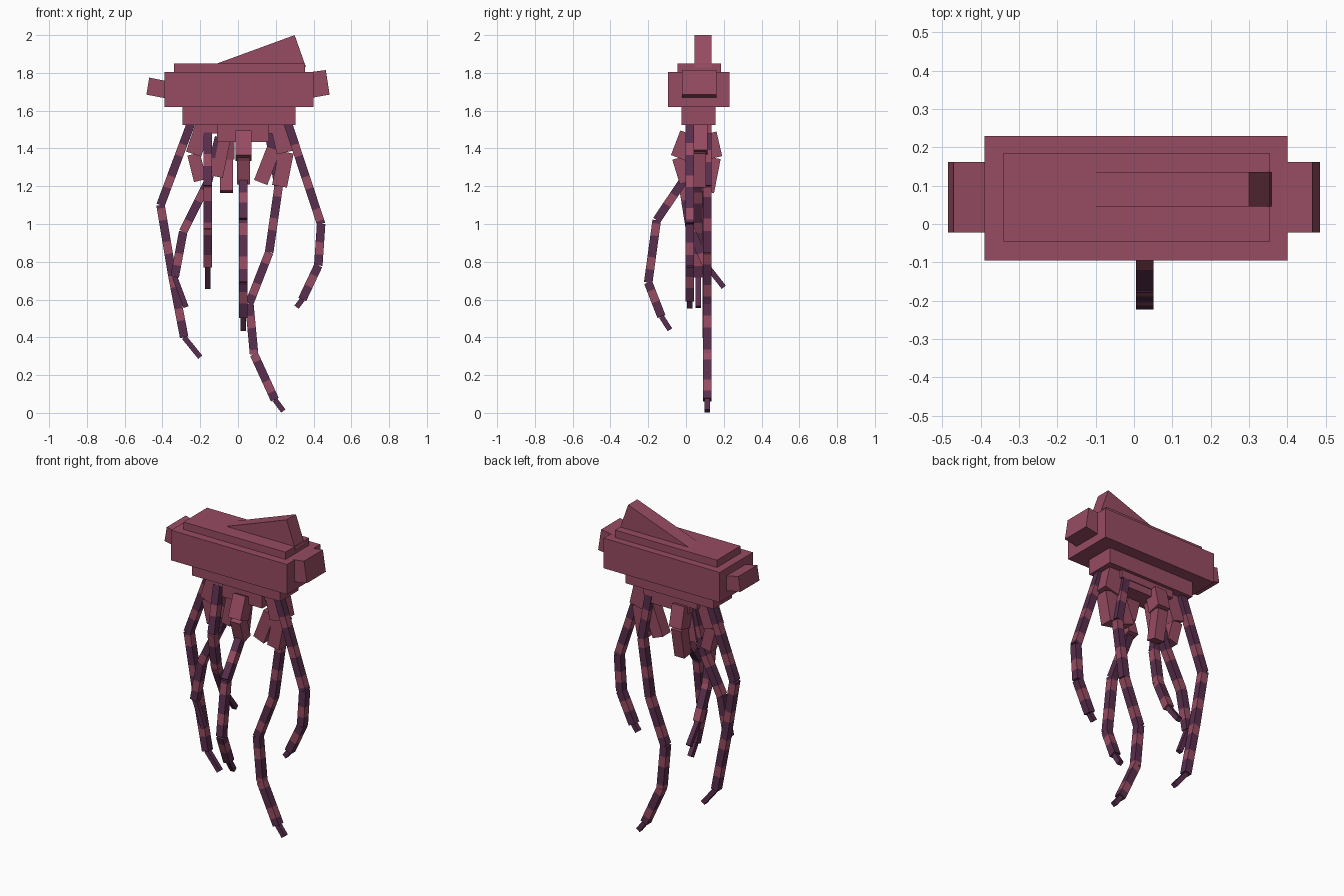
import bpy, bmesh
from mathutils import Vector

cube = bpy.data.objects.get("Cube")
if cube:
    bpy.data.objects.remove(cube, do_unlink=True)


def material(name, rgb):
    m = bpy.data.materials.new(name)
    m.use_nodes = True
    m.diffuse_color = (*rgb, 1)
    bsdf = m.node_tree.nodes["Principled BSDF"]
    bsdf.inputs["Base Color"].default_value = (*rgb, 1)
    bsdf.inputs["Roughness"].default_value = 0.9
    return m


ROSE = material("dusty rose", (0.31, 0.072, 0.123))
PLUM = material("dark plum", (0.10, 0.028, 0.075))


def finish(bm, name):
    bmesh.ops.recalc_face_normals(bm, faces=bm.faces)
    me = bpy.data.meshes.new(name)
    bm.to_mesh(me)
    bm.free()
    me.materials.append(ROSE)
    me.materials.append(PLUM)
    ob = bpy.data.objects.new(name, me)
    bpy.context.collection.objects.link(ob)
    return ob


def prism(name, outline, y0, y1):
    """Extrude an x/z outline from y0 to y1."""
    bm = bmesh.new()
    rings = [[bm.verts.new((x, y, z)) for x, z in outline] for y in (y0, y1)]
    for ring in rings:
        bm.faces.new(ring)
    n = len(outline)
    for i in range(n):
        j = (i + 1) % n
        bm.faces.new((rings[0][i], rings[0][j], rings[1][j], rings[1][i]))
    return finish(bm, name)


def block(name, x0, x1, y0, y1, z0, z1):
    return prism(name, [(x0, z0), (x1, z0), (x1, z1), (x0, z1)], y0, y1)


def bar(bm, a, b, axis, width, depth, cuts, colours):
    """Square bar from a to b, cut into coloured bands at the given fractions."""
    side = (b - a).normalized().cross(axis) * width / 2
    up = axis * depth / 2
    rings = []
    for t in cuts:
        c = a.lerp(b, t)
        rings.append([bm.verts.new(c + side * s + up * u)
                      for s, u in ((1, 1), (-1, 1), (-1, -1), (1, -1))])
    for k, (r, q) in enumerate(zip(rings, rings[1:])):
        for i in range(4):
            j = (i + 1) % 4
            bm.faces.new((r[i], r[j], q[j], q[i])).material_index = colours[k]
    bm.faces.new(rings[0]).material_index = colours[0]
    bm.faces.new(rings[-1]).material_index = colours[-1]


def in_plane(path, plane, offset):
    """Turn 2D points into 3D, in the x/z or the y/z plane."""
    if plane == "xz":
        return [Vector((u, offset, z)) for u, z in path], Vector((0, 1, 0))
    return [Vector((offset, u, z)) for u, z in path], Vector((1, 0, 0))


def tentacle(name, path, plane, offset, plum=0.115, rose=0.065):
    """Jointed bars with alternating bands and a thin plum tip."""
    pts, axis = in_plane(path, plane, offset)
    bm = bmesh.new()
    travelled = 0.0
    period = plum + rose
    last = len(pts) - 2
    for k, (a, b) in enumerate(zip(pts, pts[1:])):
        length = (b - a).length
        marks = [0.0, length]
        for n in range(30):
            for edge in (n * period, n * period + plum):
                if 0.01 < edge - travelled < length - 0.01:
                    marks.append(edge - travelled)
        marks.sort()
        colours = [int((travelled + (p + q) / 2) % period < plum)
                   for p, q in zip(marks, marks[1:])]
        if k == last:
            colours = [1] * len(colours)
        w = 0.028 if k == last else 0.045
        bar(bm, a, b, axis, w, w, [m / length for m in marks], colours)
        travelled += length
    return finish(bm, name)


def claw(name, path, plane, offset, width=0.085):
    """Short bent arm with a smaller end."""
    pts, axis = in_plane(path, plane, offset)
    bm = bmesh.new()
    for k, (a, b) in enumerate(zip(pts, pts[1:])):
        w = width * (1 - 0.2 * k)
        bar(bm, a, b, axis, w, w, (0, 1), [0])
    return finish(bm, name)


# Body slabs, stacked from top to bottom
block("top_slab", -0.34, 0.355, -0.045, 0.185, 1.80, 1.85)
block("main_body", -0.39, 0.40, -0.095, 0.23, 1.62, 1.805)
block("lower_slab", -0.295, 0.305, -0.025, 0.155, 1.525, 1.62)
block("underside_step", -0.17, 0.20, 0.02, 0.135, 1.48, 1.53)
block("underside_core", -0.11, 0.165, 0.0, 0.13, 1.435, 1.53)

# Raised fin and tilted side lugs
prism("top_fin", [(-0.11, 1.85), (0.30, 2.0), (0.36, 1.83)], 0.045, 0.135)
prism("right_lug", [(-0.485, 1.685), (-0.47, 1.775), (-0.38, 1.757), (-0.38, 1.665)], -0.022, 0.162)
prism("left_lug", [(0.39, 1.805), (0.465, 1.815), (0.485, 1.685), (0.39, 1.668)], -0.022, 0.162)

# Short claws around the underside
claw("front_claw", [(0.01, 1.48), (-0.04, 1.35), (0.0, 1.22)], "yz", 0.03)
claw("back_claw", [(0.12, 1.48), (0.15, 1.35), (0.115, 1.17)], "yz", -0.06)
claw("right_claw", [(-0.18, 1.53), (-0.235, 1.37), (-0.2, 1.23)], "xz", 0.065)
claw("left_claw", [(0.22, 1.53), (0.255, 1.38), (0.22, 1.2)], "xz", 0.065, 0.1)
claw("left_inner_claw", [(0.19, 1.40), (0.12, 1.22)], "xz", 0.065, 0.075)
claw("right_inner_claw", [(-0.07, 1.45), (-0.11, 1.25)], "xz", 0.065, 0.06)

# Long banded tentacles
tentacle("right_outer_tentacle",
         [(-0.25, 1.53), (-0.41, 1.10), (-0.35, 0.74), (-0.285, 0.40), (-0.20, 0.295)], "xz", 0.11)
tentacle("right_inner_tentacle",
         [(-0.10, 1.46), (-0.16, 1.22), (-0.29, 0.96), (-0.335, 0.72), (-0.275, 0.56)], "xz", 0.065)
tentacle("right_back_tentacle",
         [(0.04, 1.48), (-0.015, 1.2), (0.02, 0.98), (0.11, 0.78), (0.2, 0.665)], "yz", -0.16)
tentacle("front_tentacle",
         [(0.0, 1.25), (-0.155, 1.02), (-0.2, 0.69), (-0.13, 0.51), (-0.085, 0.44)], "yz", 0.028)
tentacle("left_long_tentacle",
         [(0.16, 1.50), (0.215, 1.2), (0.165, 0.85), (0.06, 0.58), (0.085, 0.31),
          (0.195, 0.07), (0.24, 0.01)], "xz", 0.112)
tentacle("left_outer_tentacle",
         [(0.265, 1.53), (0.44, 1.0), (0.425, 0.78), (0.34, 0.60), (0.31, 0.56)], "xz", 0.02)
